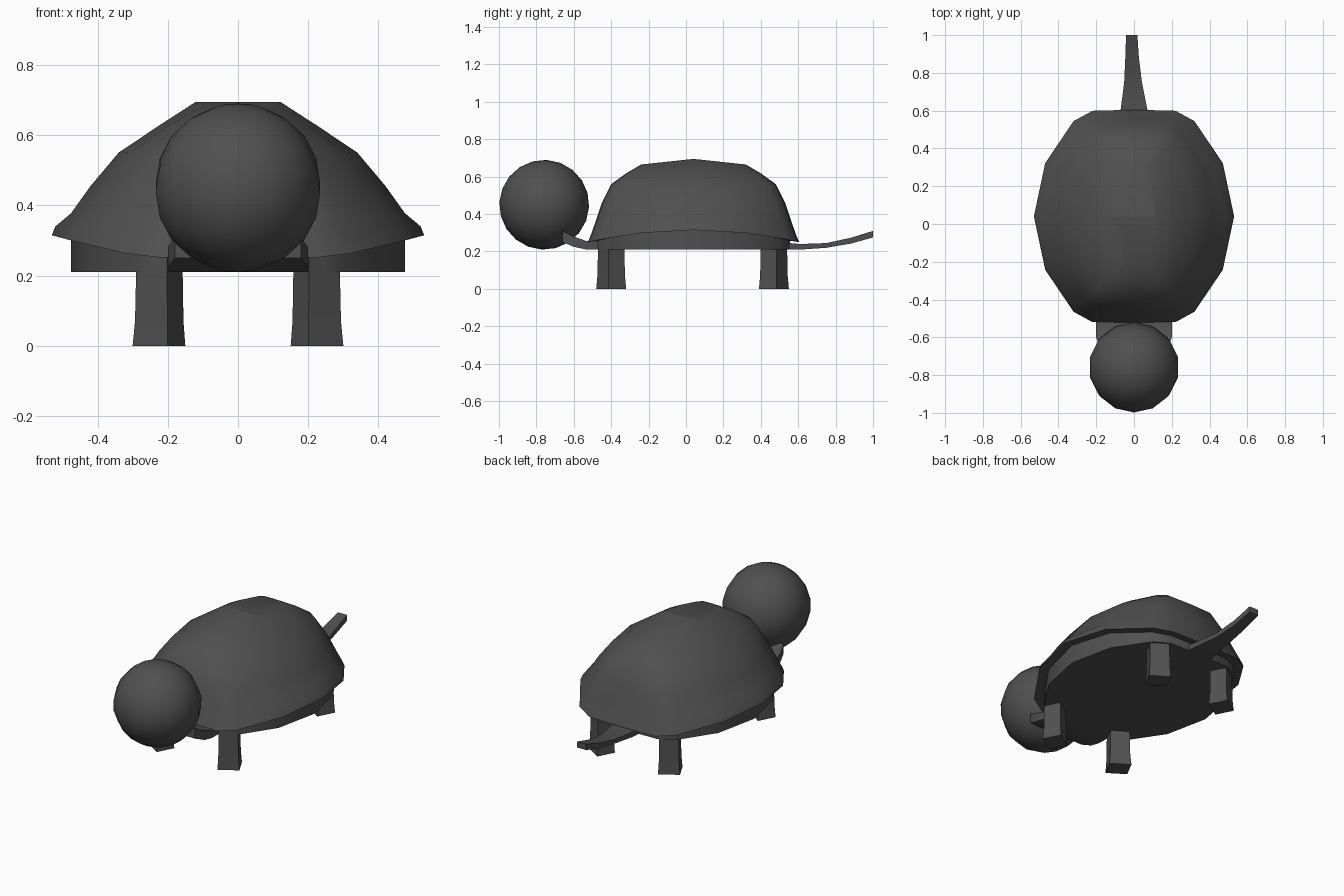
import bpy, bmesh, math
from mathutils import Vector

cube = bpy.data.objects.get("Cube")
if cube:
    bpy.data.objects.remove(cube, do_unlink=True)

grey = bpy.data.materials.new("dark grey")
grey.use_nodes = True
COLOR = (0.08, 0.08, 0.08, 1)
grey.diffuse_color = COLOR
grey.node_tree.nodes["Principled BSDF"].inputs["Base Color"].default_value = COLOR


def finish(obj, angle):
    """Give an object its material and shading."""
    obj.data.materials.clear()
    obj.data.materials.append(grey)
    bpy.ops.object.select_all(action='DESELECT')
    obj.select_set(True)
    bpy.context.view_layer.objects.active = obj
    bpy.ops.object.shade_smooth_by_angle(angle=math.radians(angle))
    return obj


def loft(name, rings, angle=30):
    """Join rings of points into a closed, capped skin."""
    bm = bmesh.new()
    loops = [[bm.verts.new(p) for p in ring] for ring in rings]
    n = len(loops[0])
    for a, b in zip(loops, loops[1:]):
        for i in range(n):
            j = (i + 1) % n
            bm.faces.new((a[i], a[j], b[j], b[i]))
    bm.faces.new(loops[0])
    bm.faces.new(loops[-1])
    bmesh.ops.recalc_face_normals(bm, faces=bm.faces)
    mesh = bpy.data.meshes.new(name)
    bm.to_mesh(mesh)
    bm.free()
    obj = bpy.data.objects.new(name, mesh)
    bpy.context.collection.objects.link(obj)
    return finish(obj, angle)


# Oval outline shared by shell and belly, as a unit shape
quarter = [(1, 0), (.887, .5), (.604, .893), (.415, .99), (0, 1)]
half = quarter + [(-x, y) for x, y in quarter[-2::-1]]
outline = half + [(x, -y) for x, y in half[-2:0:-1]]
MID_Y = 0.04


def oval(half_x, half_y, side_z, end_z):
    """Ring whose height runs from side_z at the flanks to end_z at the ends."""
    return [(x * half_x, MID_Y + y * half_y, side_z + (end_z - side_z) * y * y)
            for x, y in outline]


# Shell: underside lip, rim, then the dome
shell_rings = [oval(.47, .50, .32, .26), oval(.53, .565, .315, .25),
               oval(.52, .55, .34, .285), oval(.475, .52, .378, .37),
               oval(.42, .49, .455, .46), oval(.34, .44, .55, .56),
               oval(.23, .36, .624, .618)]
crown = [(x, y, .695 - .03 * abs(y - MID_Y) / .28)
         for x, y, z in oval(.12, .28, 0, 0)]
ridge = [(x, MID_Y, .695) if abs(y - MID_Y) > .01 else (x, y, z)
         for x, y, z in crown]
loft("shell", shell_rings + [crown, ridge], 40)

# Belly
loft("belly", [oval(.475, .515, .21, .21), oval(.475, .515, .33, .27)])

# Legs: turned square posts, slightly narrower at the top
foot = [(.2, -.48), (.3, -.415), (.25, -.32), (.15, -.385)]
for end, my in (("front", 1), ("back", -1)):
    for side, mx in (("left", 1), ("right", -1)):
        rings = []
        for z, s in ((0, 1), (.07, .92), (.26, .87)):
            rings.append([(mx * (.215 + (x - .215) * s),
                           .035 + my * (-.435 + (y + .4) * s), z)
                          for x, y in foot])
        loft(f"{end}_{side}_leg", rings)


def strap(name, sections):
    """Flat bar along y; each section is y, half width, bottom, top, centre x."""
    loft(name, [[(c - w, y, lo), (c + w, y, lo), (c + w, y, hi), (c - w, y, hi)]
                for y, w, lo, hi, c in sections])


strap("neck", [(-.42, .2, .21, .26, 0), (-.53, .2, .21, .255, 0),
               (-.60, .2, .225, .28, 0), (-.66, .18, .25, .31, 0)])
strap("tail", [(.5, .08, .21, .25, 0), (.61, .07, .21, .24, 0),
               (.75, .047, .22, .245, -.005), (.88, .036, .242, .273, -.01),
               (1, .03, .275, .31, -.012)])

# Head
bpy.ops.mesh.primitive_uv_sphere_add(segments=14, ring_count=10, radius=.24,
                                     location=(0, -.758, .45),
                                     rotation=(math.radians(15), 0, 0))
head = bpy.context.object
head.name = "head"
finish(head, 40)
